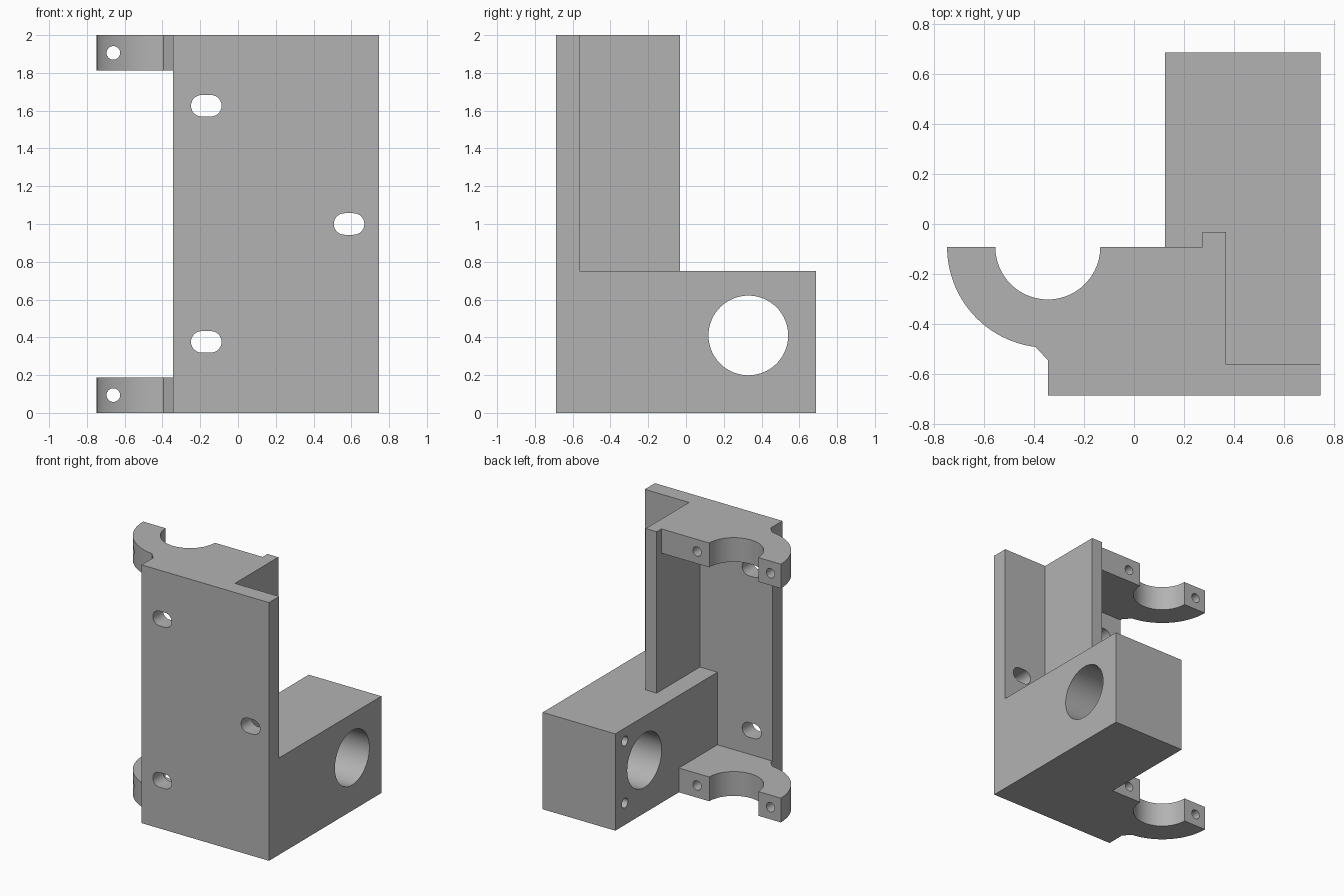
import bpy, bmesh
from math import cos, sin, pi, radians

if "Cube" in bpy.data.objects:
    bpy.data.objects.remove(bpy.data.objects["Cube"], do_unlink=True)

grey = bpy.data.materials.new("plain grey")
grey.use_nodes = True
grey.diffuse_color = (0.45, 0.45, 0.45, 1)
grey.node_tree.nodes["Principled BSDF"].inputs["Base Color"].default_value = (0.45, 0.45, 0.45, 1)

ORDER = {"x": lambda u, v, w: (w, u, v),
         "y": lambda u, v, w: (u, w, v),
         "z": lambda u, v, w: (u, v, w)}


def prism(name, outline, axis, low, high):
    """Extrude a flat outline along an axis."""
    place = ORDER[axis]
    bm = bmesh.new()
    face = bm.faces.new([bm.verts.new(place(u, v, low)) for u, v in outline])
    moved = bmesh.ops.extrude_face_region(bm, geom=[face])["geom"]
    bmesh.ops.translate(bm, vec=place(0, 0, high - low),
                        verts=[g for g in moved if isinstance(g, bmesh.types.BMVert)])
    bmesh.ops.recalc_face_normals(bm, faces=bm.faces)
    mesh = bpy.data.meshes.new(name)
    bm.to_mesh(mesh)
    bm.free()
    mesh.materials.append(grey)
    obj = bpy.data.objects.new(name, mesh)
    bpy.context.collection.objects.link(obj)
    return obj


def arc(cu, cv, r, start, end, n):
    angles = [radians(start + (end - start) * i / n) for i in range(n + 1)]
    return [(cu + r * cos(a), cv + r * sin(a)) for a in angles]


def circle(cu, cv, r, n=32):
    return arc(cu, cv, r, 0, 360, n)[:-1]


def rect(u0, u1, v0, v1):
    return [(u0, v0), (u1, v0), (u1, v1), (u0, v1)]


def combine(body, other, operation):
    """Apply a boolean and discard the helper."""
    bpy.context.view_layer.objects.active = body
    mod = body.modifiers.new("combine", "BOOLEAN")
    mod.operation, mod.object, mod.solver = operation, other, "EXACT"
    bpy.ops.object.modifier_apply(modifier=mod.name)
    bpy.data.objects.remove(other, do_unlink=True)


# Front plate with its upright stiffening rib
PLATE_BACK = -0.563
body = prism("mounting_bracket", [
    (-0.345, -0.687), (0.747, -0.687), (0.747, PLATE_BACK), (0.368, PLATE_BACK),
    (0.368, -0.033), (0.275, -0.033), (0.275, PLATE_BACK), (-0.345, PLATE_BACK)], "z", 0, 2)

# Block at the lower back
combine(body, prism("block", rect(0.125, 0.747, -0.63, 0.687), "z", 0, 0.75), "UNION")

# Half-round clamp arms at top and bottom
CX, CY = -0.345, -0.092
arm = (arc(CX, CY, 0.403, 180, 263, 24) + [(-0.345, -0.545), (-0.345, -0.63), (0.32, -0.63), (0.32, CY)]
       + arc(CX, CY, 0.21, 360, 180, 36))
for low, high in ((0, 0.188), (1.812, 2)):
    combine(body, prism("clamp_arm", arm, "z", low, high), "UNION")

# Large bore and two blind screw holes in the block
combine(body, prism("bore", circle(0.33, 0.41, 0.211, 64), "x", 0, 0.9), "DIFFERENCE")
for z in (0.17, 0.65):
    combine(body, prism("block_screw_hole", circle(0.57, z, 0.037), "x", 0, 0.42), "DIFFERENCE")

# Rounded slots through the plate
for x, z in ((-0.168, 1.626), (-0.168, 0.376), (0.588, 1.0)):
    slot = arc(x + 0.024, z, 0.057, -90, 90, 14) + arc(x - 0.024, z, 0.057, 90, 270, 14)
    combine(body, prism("slot", slot, "y", -0.8, -0.5), "DIFFERENCE")

# Clamp screw holes: through on the outer side, blind on the inner side
for z in (0.094, 1.906):
    for x, front in ((CX - 0.315, -0.8), (CX + 0.315, -0.4)):
        combine(body, prism("clamp_screw_hole", circle(x, z, 0.036), "y", front, 0), "DIFFERENCE")

# Merge coplanar faces and smooth only the curved walls
bm = bmesh.new()
bm.from_mesh(body.data)
bmesh.ops.remove_doubles(bm, verts=bm.verts, dist=0.0001)
bmesh.ops.dissolve_limit(bm, angle_limit=radians(0.5), verts=bm.verts, edges=bm.edges)
bm.to_mesh(body.data)
bm.free()
bpy.ops.object.select_all(action="DESELECT")
body.select_set(True)
bpy.context.view_layer.objects.active = body
bpy.ops.object.shade_smooth_by_angle(angle=radians(25))
